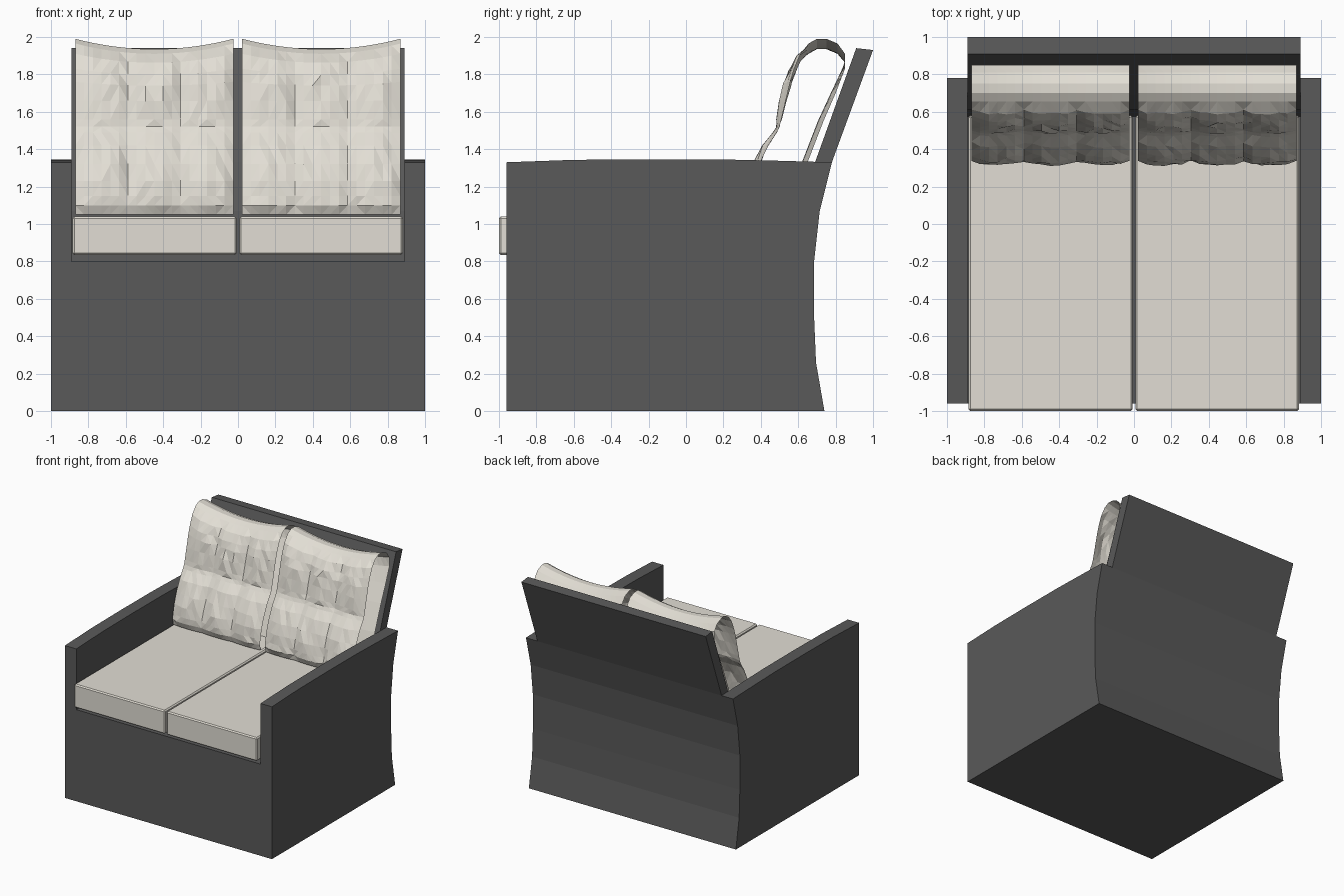
import bpy, bmesh, math, random

if "Cube" in bpy.data.objects:
    bpy.data.objects.remove(bpy.data.objects["Cube"])

random.seed(4)


def material(name, rgb):
    m = bpy.data.materials.new(name)
    m.diffuse_color = (*rgb, 1)
    m.use_nodes = True
    m.node_tree.nodes["Principled BSDF"].inputs["Base Color"].default_value = m.diffuse_color
    return m


DARK = material("charcoal wicker", (0.10, 0.10, 0.10))
CREAM = material("cream fabric", (0.76, 0.73, 0.66))


def finish(name, bm, mat):
    me = bpy.data.meshes.new(name)
    bm.to_mesh(me)
    bm.free()
    me.materials.append(mat)
    ob = bpy.data.objects.new(name, me)
    bpy.context.collection.objects.link(ob)
    return ob


def extrude_profile(name, profile, x0, x1, mat):
    """Extrude a (y, z) outline along x."""
    bm = bmesh.new()
    f = bm.faces.new([bm.verts.new((x0, y, z)) for y, z in profile])
    r = bmesh.ops.extrude_face_region(bm, geom=[f])
    for v in r["geom"]:
        if isinstance(v, bmesh.types.BMVert):
            v.co.x = x1
    bmesh.ops.recalc_face_normals(bm, faces=bm.faces)
    return finish(name, bm, mat)


# Curved rear outline shared by the frame and the arms
rear = [(0.78, 1.33), (0.715, 1.07), (0.685, 0.80), (0.685, 0.50), (0.695, 0.26), (0.74, 0)]

# Frame: base and leaning backrest in one profile
frame = [(-0.96, 0), (-0.96, 0.80), (0.575, 0.80), (0.61, 1.07), (0.69, 1.33),
         (0.91, 1.94), (1.0, 1.93)] + rear
extrude_profile("frame", frame, -0.89, 0.89, DARK)

# Arms with a gently arched top
arm = [(-0.96, 0), (-0.96, 1.33), (-0.6, 1.343), (-0.2, 1.346), (0.2, 1.345), (0.5, 1.338)] + rear
for side, s in (("left", -1), ("right", 1)):
    extrude_profile(side + "_arm", arm, s * 0.89, s * 1.0, DARK)


# Seat cushions: slightly softened slabs
def seat(name, x0, x1):
    ob = extrude_profile(name, [(-1.0, 0.835), (-1.0, 1.04), (0.58, 1.04), (0.58, 0.835)], x0, x1, CREAM)
    bev = ob.modifiers.new("soft edge", "BEVEL")
    bev.width = 0.01
    bev.segments = 1


seat("left_seat_cushion", -0.885, -0.007)
seat("right_seat_cushion", 0.007, 0.882)

# Back cushions: hollow folded sheet, tufted on the front
loop = [(0.40, 1.05), (0.35, 1.05), (0.345, 1.10), (0.355, 1.15), (0.375, 1.23), (0.405, 1.32),
        (0.45, 1.42), (0.49, 1.49), (0.503, 1.52), (0.517, 1.56), (0.545, 1.66), (0.57, 1.76),
        (0.59, 1.83), (0.62, 1.91), (0.655, 1.965), (0.70, 1.99), (0.75, 1.99), (0.81, 1.965),
        (0.85, 1.91), (0.85, 1.83), (0.80, 1.70), (0.735, 1.55), (0.65, 1.33), (0.57, 1.06)]


def back_cushion(name, x0, x1):
    bm = bmesh.new()
    n = 18
    rows = []
    for k, (y, z) in enumerate(loop):
        row = []
        for i in range(n + 1):
            u = i / n
            # puffs between the vertical and horizontal tuft lines
            across = abs(math.sin(3 * math.pi * u)) ** 0.6
            up = abs(math.sin(math.pi * (z - 1.05) / 0.46)) ** 0.5 if z < 1.97 else 0
            dy = dz = 0
            if 1 <= k <= 13:
                dy = -0.042 * (0.45 * across * up + 0.3 * up + 0.25 * across)
                dy += random.uniform(-0.012, 0.008) * up * (0 < i < n)
            elif k >= 19:
                dy = -0.03 * math.sin(math.pi * u)
            # the top sags towards the middle
            sag = min(1, max(0, (z - 1.65) / 0.3))
            dz = -0.055 * sag * (1 - (2 * u - 1) ** 2)
            row.append(bm.verts.new((x0 + (x1 - x0) * u, y + dy, z + dz)))
        rows.append(row)
    for k in range(len(rows)):
        a, b = rows[k], rows[(k + 1) % len(rows)]
        for i in range(n):
            bm.faces.new((a[i], a[i + 1], b[i + 1], b[i]))
    bmesh.ops.recalc_face_normals(bm, faces=bm.faces)
    bmesh.ops.triangulate(bm, faces=bm.faces)
    finish(name, bm, CREAM)


back_cushion("left_back_cushion", -0.87, -0.025)
back_cushion("right_back_cushion", 0.022, 0.868)
